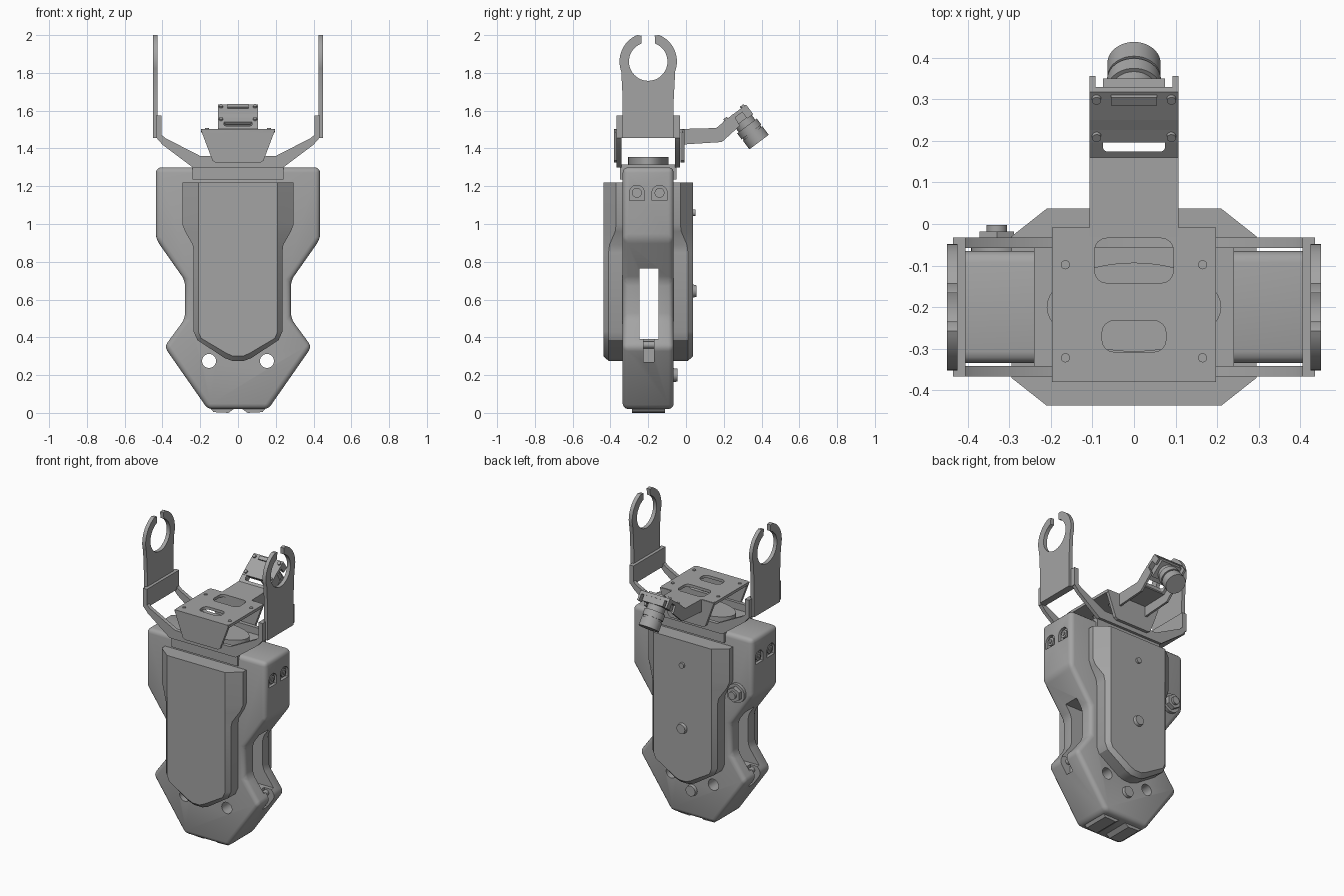
import bpy, bmesh, math
from mathutils import Vector

if bpy.data.objects.get("Cube"):
    bpy.data.objects.remove(bpy.data.objects["Cube"])

grey = bpy.data.materials.new("machined_grey")
grey.use_nodes = True
grey.diffuse_color = (0.37, 0.37, 0.37, 1)
grey.node_tree.nodes["Principled BSDF"].inputs["Base Color"].default_value = grey.diffuse_color

MID = -0.2  # depth of the symmetry plane


def finish(name, bm, smooth=True):
    bmesh.ops.recalc_face_normals(bm, faces=bm.faces)
    mesh = bpy.data.meshes.new(name)
    bm.to_mesh(mesh)
    bm.free()
    mesh.materials.append(grey)
    ob = bpy.data.objects.new(name, mesh)
    bpy.context.collection.objects.link(ob)
    return ob


def loft(name, rings):
    bm = bmesh.new()
    vs = [[bm.verts.new(p) for p in ring] for ring in rings]
    n = len(vs[0])
    for a, b in zip(vs, vs[1:]):
        for i in range(n):
            bm.faces.new((a[i], a[(i + 1) % n], b[(i + 1) % n], b[i]))
    bm.faces.new(vs[0])
    bm.faces.new(vs[-1])
    return finish(name, bm)


def prism(name, pts, axis, lo, hi):
    place = {"x": lambda p, t: (t, p[0], p[1]),
             "y": lambda p, t: (p[0], t, p[1]),
             "z": lambda p, t: (p[0], p[1], t)}[axis]
    return loft(name, [[place(p, t) for p in pts] for t in (lo, hi)])


def box(name, x, y, z):
    return prism(name, [(x[0], y[0]), (x[1], y[0]), (x[1], y[1]), (x[0], y[1])], "z", *z)


def rod(name, at, direction, r, length, sides=32, r2=None):
    bm = bmesh.new()
    bmesh.ops.create_cone(bm, cap_ends=True, segments=sides, radius1=r,
                          radius2=r2 or r, depth=length)
    q = Vector(direction).to_track_quat("Z", "Y")
    for v in bm.verts:
        v.co = q @ v.co + Vector(at)
    return finish(name, bm)


def bake(ob):
    dg = bpy.context.evaluated_depsgraph_get()
    ob.data = bpy.data.meshes.new_from_object(ob.evaluated_get(dg))
    ob.modifiers.clear()


def bevel(ob, width, segments=3):
    m = ob.modifiers.new("bevel", "BEVEL")
    m.width, m.segments, m.limit_method = width, segments, "ANGLE"
    m.angle_limit = math.radians(25)
    bake(ob)


def cut(ob, cutters):
    for c in cutters:
        m = ob.modifiers.new("cut", "BOOLEAN")
        m.operation, m.object, m.solver = "DIFFERENCE", c, "EXACT"
        bake(ob)
        bpy.data.objects.remove(c)


def mirrored(half):
    return half + [(-x, z) for x, z in reversed(half)]


def rounded(cx, cy, hx, hy, r, steps=4):
    pts = []
    for k, (sx, sy) in enumerate(((1, 1), (-1, 1), (-1, -1), (1, -1))):
        for i in range(steps + 1):
            a = math.pi / 2 * (k + i / steps)
            pts.append((cx + sx * (hx - r) + r * math.cos(a), cy + sy * (hy - r) + r * math.sin(a)))
    return pts


# Main body with waist, through slot, lower holes and bolt pockets
half = [(.435, 1.3), (.435, .92), (.28, .7), (.28, .5), (.39, .35), (.16, .02)]
body = prism("main_body", mirrored(half), "y", -.335, -.065)
bevel(body, .028)
cutters = [box("slot", (-1, 1), (-.245, -.145), (.39, .765))]
for s in (-1, 1):
    cutters.append(rod("hole", (s * .153, MID, .275), (0, 1, 0), .037, 1))
    cutters.append(box("notch", sorted((s * .31, s * .5)), (-.225, -.17), (.27, .42)))
    for y in (-.26, -.14):
        arch = [(y + .04 * math.cos(a), 1.165 + .04 * math.sin(a))
                for a in [math.pi * i / 12 for i in range(13)]]
        arch += [(y - .04, 1.125), (y + .04, 1.125)]
        cutters.append(prism("pocket", arch, "x", *sorted((s * .415, s * .5))))
cut(body, cutters)

# Cover on the front and back: x, z, shoulder depth, face x, face z
edge = [(.295, 1.22, .17, .21, 1.22), (.295, 1.0, .17, .21, 1.0), (.28, .96, .175, .21, .95),
        (.24, .89, .205, .21, .88), (.235, .85, .21, .21, .85), (.235, .43, .21, .21, .43),
        (.215, .385, .21, .195, .395), (.07, .29, .21, .06, .315), (.03, .275, .21, .025, .3)]
edge += [(-x, z, d, -fx, fz) for x, z, d, fx, fz in reversed(edge)]
for side, s in (("front", -1), ("back", 1)):
    loft(side + "_cover", [[(e[0], MID + s * .12, e[1]) for e in edge],
                           [(e[0], MID + s * e[2], e[1]) for e in edge],
                           [(e[3], MID + s * .237, e[4]) for e in edge]])

# Buttons on the back, side bolts and the hexagonal socket
rod("upper_button", (0, .04, 1.06), (0, 1, 0), .018, .02)
rod("lower_button", (0, .043, .645), (0, 1, 0), .036, .025, r2=.03)
rod("base_button", (0, -.06, .2), (0, 1, 0), .038, .03, r2=.034)
for s in (-1, 1):
    for y in (-.26, -.14):
        rod("side_bolt", (s * .42, y, 1.165), (s, 0, 0), .026, .02)
        rod("side_bolt_core", (s * .43, y, 1.165), (s, 0, 0), .013, .01, 6)
    rod("strap_pin", (s * .325, MID, .36), (0, 1, 0), .018, .06)
rod("socket_collar", (-.33, -.06, .93), (0, 1, 0), .062, .03)
rod("socket_nut", (-.33, -.035, .93), (0, 1, 0), .048, .035, 6)
rod("socket_tip", (-.33, -.015, .93), (0, 1, 0), .025, .025)

# Feet under the base
for s in (-1, 1):
    foot = [(s * .15, .03), (s * .13, .004), (s * .05, 0), (s * .01, .03)]
    prism("base_foot", foot, "y", -.285, -.11)

# Oval turret cap and rim
oval = [(.21 * math.cos(a), MID + .107 * math.sin(a))
        for a in [math.tau * i / 48 for i in range(48)]]
prism("turret_cap", oval, "z", 1.29, 1.355)
box("top_rim", (-.24, .24), (-.35, -.05), (1.235, 1.315))

# Fork: front and back rails, side plates
rail = mirrored([(.24, 1.3), (.4, 1.42), (.435, 1.46), (.435, 1.575), (.408, 1.575),
                 (.408, 1.475), (.385, 1.455), (.2, 1.36)])
prism("fork_front_rail", rail, "y", -.367, -.342)
prism("fork_back_rail", rail, "y", -.058, -.033)
for s in (-1, 1):
    box("fork_side_plate", sorted((s * .405, s * .435)), (-.367, -.033), (1.455, 1.575))


# Prongs ending in open rings
def arc(r, a0, a1, n):
    return [(MID + r * math.cos(math.radians(a0 + (a1 - a0) * i / n)),
             1.86 + r * math.sin(math.radians(a0 + (a1 - a0) * i / n))) for i in range(n + 1)]


outline = ([(-.335, 1.455), (-.335, 1.66)] + arc(.152, 200, 112, 16) + arc(.142, 106, 104, 1)
           + arc(.102, 111, 429, 40) + arc(.142, 76, 74, 1) + arc(.152, 68, -20, 16)
           + [(-.065, 1.66), (-.065, 1.455)])
for s in (-1, 1):
    prong = prism("ring_prong", outline, "x", *sorted((s * .425, s * .45)))
    spots = [(-.285, 1.55), (-.2, 1.512), (-.115, 1.55)]
    spots += [arc(.125, a, a, 1)[0] for a in (117, 63, 155, 25, 207, -27, 243, -63)]
    cut(prong, [rod("hole", (s * .44, y, z), (1, 0, 0), .014, .1, 16) for y, z in spots])

# Saddle bracket over the fork
saddle = prism("saddle_top", rounded(0, -.195, .197, .185, .02), "z", 1.485, 1.503)
cut(saddle, [prism("window", rounded(0, y, hx, hy, .03), "z", 1.4, 1.6)
             for y, hx, hy in ((-.088, .095, .054), (-.27, .077, .038))])
flap = mirrored([(.197, 1.5), (.135, 1.335), (.12, 1.325)])
for side, y in (("front", -.372), ("back", -.02)):
    ob = prism("saddle_" + side + "_flap", flap, "y", y - .008, y + .012)
    cut(ob, [rod("hole", (x, y, 1.38), (0, 1, 0), .017, .1, 20) for x in (-.1, 0, .1)])
for x in (-.165, .165):
    for y in (-.098, -.322):
        rod("saddle_rivet", (x, y, 1.503), (0, 0, 1), .011, .008, 16)

# Arm: folded strip with side flanges
top = [(-.03, 1.503), (.16, 1.508), (.25, 1.583)]
under = [(y + .008, z - .016) for y, z in reversed(top)]
arm = prism("camera_arm", top + under, "x", -.107, .107)
cut(arm, [prism("window", rounded(0, .19, .075, .016, .012), "z", 1.4, 1.7)])
flange = [(-.03, 1.503), (.16, 1.508), (.25, 1.583), (.31, 1.63), (.35, 1.585),
          (.19, 1.434), (-.03, 1.42)]
for s in (-1, 1):
    prism("arm_flange", flange[:3] + [(.285, 1.52)] + flange[5:], "x",
          *sorted((s * .093, s * .107)))

# Camera: tilted board, housing and lens barrel
along, out = Vector((0, .8, .6)), Vector((0, .6, -.8))
centre = Vector((0, .262, 1.58))


def slab(name, hx, half_len, near, far, shift=0):
    c = centre + along * shift
    corners = [c + along * u + out * v for u, v in
               ((-half_len, near), (half_len, near), (half_len, far), (-half_len, far))]
    return prism(name, [(p.y, p.z) for p in corners], "x", -hx, hx)


slab("camera_board", .107, .076, -.008, .012)
slab("board_connector", .055, .012, -.018, -.008, .055)
slab("camera_housing", .075, .058, .012, .05, .015)
for s in (-1, 1):
    for u in (-.056, .056):
        rod("board_screw", centre + along * u - out * .012 + Vector((s * .09, 0, 0)),
            out, .011, .012, 16)
    cheek = slab("camera_cheek", .007, .02, 0, .055, .056)
    cheek.location.x = s * .1
lens = centre + along * .012
for name, r, a, b in (("lens_neck", .055, .04, .095), ("lens_ring", .065, .085, .125),
                      ("lens_groove", .058, .12, .14), ("lens_barrel", .064, .135, .192)):
    rod(name, lens + out * (a + b) / 2, out, r, b - a, 40)

# Smooth shading with sharp creases kept
for ob in bpy.context.collection.objects:
    if ob.type == "MESH":
        ob.select_set(True)
        bpy.context.view_layer.objects.active = ob
bpy.ops.object.shade_smooth_by_angle(angle=math.radians(30))
